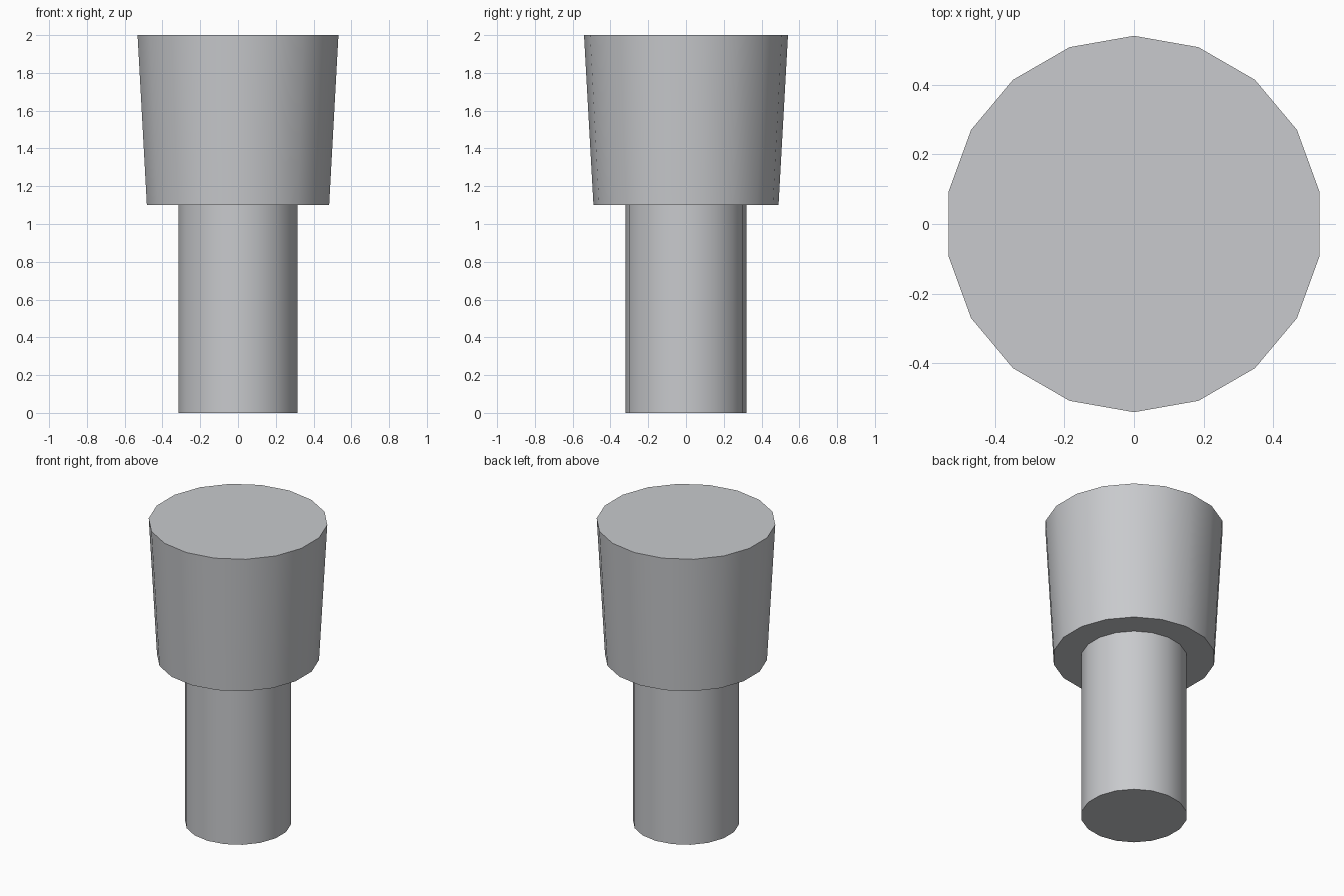
import bpy
import math

cube = bpy.data.objects.get("Cube")
if cube:
    bpy.data.objects.remove(cube, do_unlink=True)

SIDES = 18

# Plain metal colour
metal = bpy.data.materials.new("light_grey_metal")
metal.use_nodes = True
colour = (0.58, 0.59, 0.61, 1.0)
metal.diffuse_color = colour
metal.node_tree.nodes["Principled BSDF"].inputs["Base Color"].default_value = colour


def add_round(name, bottom_radius, top_radius, bottom, top):
    """Capped round part between two heights, smooth around its side."""
    bpy.ops.mesh.primitive_cone_add(
        vertices=SIDES, radius1=bottom_radius, radius2=top_radius,
        depth=top - bottom, location=(0, 0, (bottom + top) / 2))
    part = bpy.context.object
    part.name = name
    part.data.name = name
    part.data.materials.append(metal)
    bpy.ops.object.shade_smooth_by_angle(angle=math.radians(30))
    return part


# Straight stem and flared head
add_round("stem", 0.32, 0.32, 0.0, 1.1)
add_round("head", 0.49, 0.54, 1.1, 2.0)
